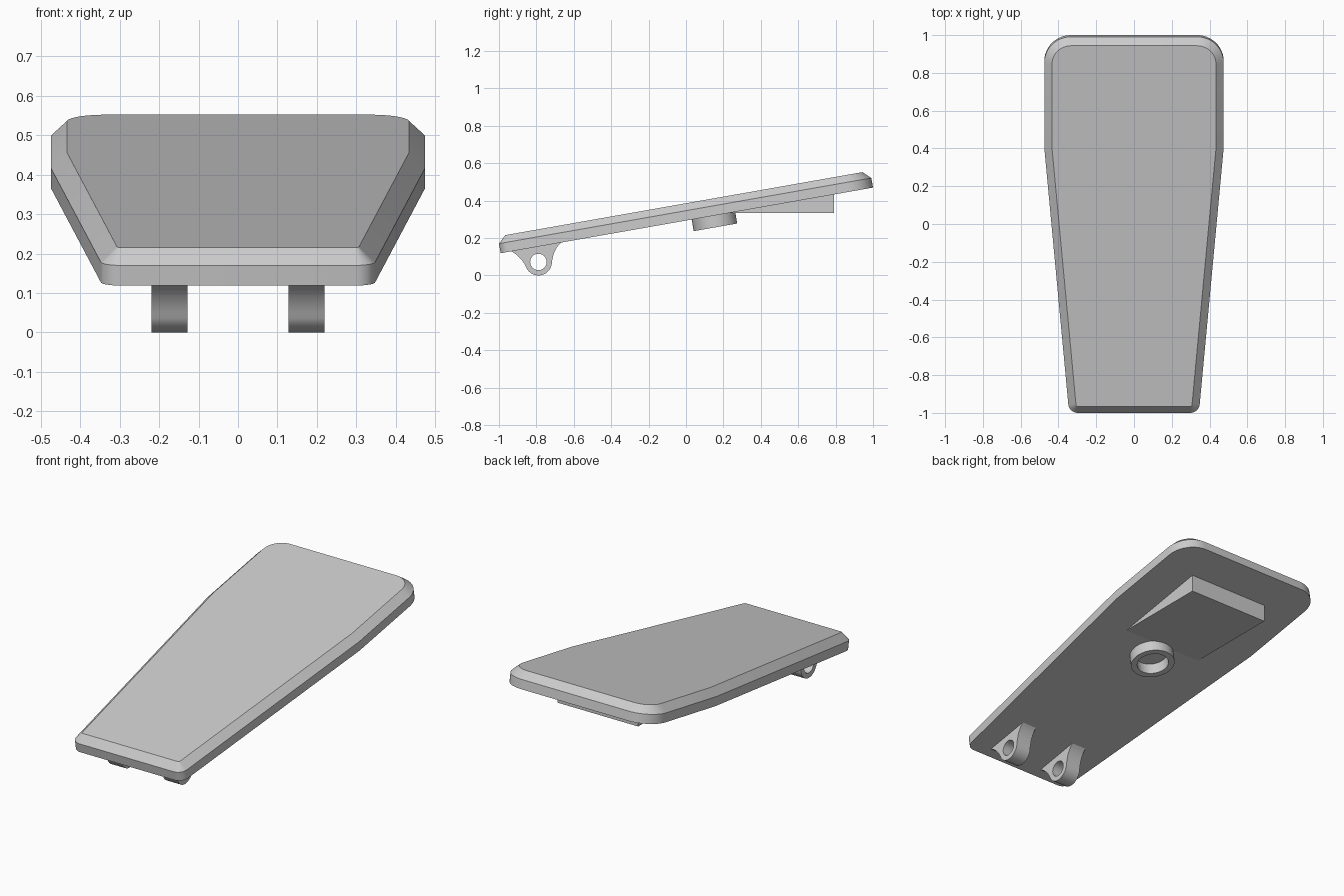
import bpy
import bmesh
from math import radians, pi, cos, sin, tan
from mathutils import Vector, Matrix

if "Cube" in bpy.data.objects:
    bpy.data.objects.remove(bpy.data.objects["Cube"], do_unlink=True)

grey = bpy.data.materials.new("plain_grey")
grey.use_nodes = True
COLOUR = (0.6, 0.6, 0.6, 1)
grey.diffuse_color = COLOUR
grey.node_tree.nodes["Principled BSDF"].inputs["Base Color"].default_value = COLOUR

TILT = radians(10)
BASE_Z = 0.2935
SLOPE = Matrix.Translation((0, 0, BASE_Z)) @ Matrix.Rotation(TILT, 4, "X")


def underside(y):
    return BASE_Z + y * tan(TILT)


def add_object(name, mesh, matrix=Matrix()):
    mesh.transform(matrix)
    mesh.materials.clear()
    mesh.materials.append(grey)
    mesh.shade_smooth()
    mesh.set_sharp_from_angle(angle=radians(30))
    obj = bpy.data.objects.new(name, mesh)
    bpy.context.collection.objects.link(obj)
    return obj


def arc(cx, cy, r, start, end, steps):
    angles = [start + (end - start) * i / steps for i in range(steps + 1)]
    return [Vector((cx + r * cos(a), cy + r * sin(a))) for a in angles]


def circle(cx, cy, r, steps=48):
    return arc(cx, cy, r, 0, 2 * pi, steps)[:-1]


def bend(a, control, b, steps=8):
    a, c, b = Vector(a), Vector(control), Vector(b)
    ts = [i / steps for i in range(steps + 1)]
    return [a * (1 - t) ** 2 + c * 2 * t * (1 - t) + b * t * t for t in ts]


def extruded(loops, depth):
    """Mesh of a flat shape with holes, extruded along its normal."""
    curve = bpy.data.curves.new("profile", "CURVE")
    curve.dimensions = "2D"
    curve.fill_mode = "BOTH"
    curve.extrude = depth / 2
    for loop in loops:
        spline = curve.splines.new("POLY")
        spline.points.add(len(loop) - 1)
        for point, co in zip(spline.points, loop):
            point.co = (co.x, co.y, 0, 1)
        spline.use_cyclic_u = True
    helper = bpy.data.objects.new("profile", curve)
    mesh = bpy.data.meshes.new_from_object(helper)
    bpy.data.objects.remove(helper)
    bpy.data.curves.remove(curve)
    bm = bmesh.new()
    bm.from_mesh(mesh)
    bmesh.ops.remove_doubles(bm, verts=bm.verts, dist=1e-5)
    bmesh.ops.recalc_face_normals(bm, faces=bm.faces)
    bm.to_mesh(mesh)
    bm.free()
    return mesh


def inset(points, amount):
    """Move each point of a counterclockwise outline inwards."""
    result = []
    for i, p in enumerate(points):
        d1 = (p - points[i - 1]).normalized()
        d2 = (points[(i + 1) % len(points)] - p).normalized()
        n1, n2 = Vector((-d1.y, d1.x)), Vector((-d2.y, d2.x))
        result.append(p + (n1 + n2) * amount / (1 + n1.dot(n2)))
    return result


# Plate: tapered outline with rounded corners and a chamfered upper rim
FRONT, BACK, KINK = -1.006, 1.0154, 0.42
lean = radians(5)
right_half = arc(0.298, FRONT + 0.05, 0.05, -pi / 2, -lean, 8)
right_half.append(Vector((0.475, KINK)))
right_half += arc(0.335, BACK - 0.14, 0.14, 0, pi / 2, 12)
outline = right_half + [Vector((-p.x, p.y)) for p in reversed(right_half)]

bm = bmesh.new()
rings = []
for points, height in ((outline, 0), (outline, 0.052), (inset(outline, 0.041), 0.091)):
    rings.append([bm.verts.new((p.x, p.y, height)) for p in points])
bm.faces.new(reversed(rings[0]))
bm.faces.new(rings[-1])
for low, high in zip(rings, rings[1:]):
    for i in range(len(low)):
        bm.faces.new((low[i - 1], low[i], high[i], high[i - 1]))
plate_mesh = bpy.data.meshes.new("pedal_plate")
bm.to_mesh(plate_mesh)
bm.free()
add_object("pedal_plate", plate_mesh, SLOPE)

# Shapes drawn in the side plane, extruded across the width
SIDE = Matrix.Rotation(pi / 2, 4, "Z") @ Matrix.Rotation(pi / 2, 4, "X")

# Wedge block with a level underside
LEVEL, WEDGE_BACK = 0.335, 0.79
wedge_front = (LEVEL - BASE_Z) / tan(TILT)
wedge = [Vector((wedge_front, LEVEL)), Vector((WEDGE_BACK, LEVEL)),
         Vector((WEDGE_BACK, underside(WEDGE_BACK) + 0.01)),
         Vector((wedge_front, LEVEL + 0.01))]
add_object("stop_wedge", extruded([wedge], 0.505), SIDE)

# Spring seat ring, square to the plate
ring = extruded([circle(0, 0, 0.118), circle(0, 0, 0.085)], 0.073)
add_object("spring_seat_ring", ring, SLOPE @ Matrix.Translation((0, 0.149, -0.0265)))

# Pair of hinge lugs with flared roots and a pin hole
PIN = (-0.789, 0.072)
lug = bend((-0.937, 0.13), (-0.878, 0.1), (-0.851, 0.036))
lug += arc(*PIN, 0.072, radians(210), radians(352), 20)[1:]
lug += bend((-0.718, 0.062), (-0.71, 0.14), (-0.668, 0.176))[1:]
lug += [Vector((-0.668, 0.19)), Vector((-0.937, 0.143))]
for side, label in ((1, "left"), (-1, "right")):
    mesh = extruded([lug, circle(*PIN, 0.044, 32)], 0.092)
    add_object(label + "_hinge_lug", mesh, Matrix.Translation((side * 0.174, 0, 0)) @ SIDE)
